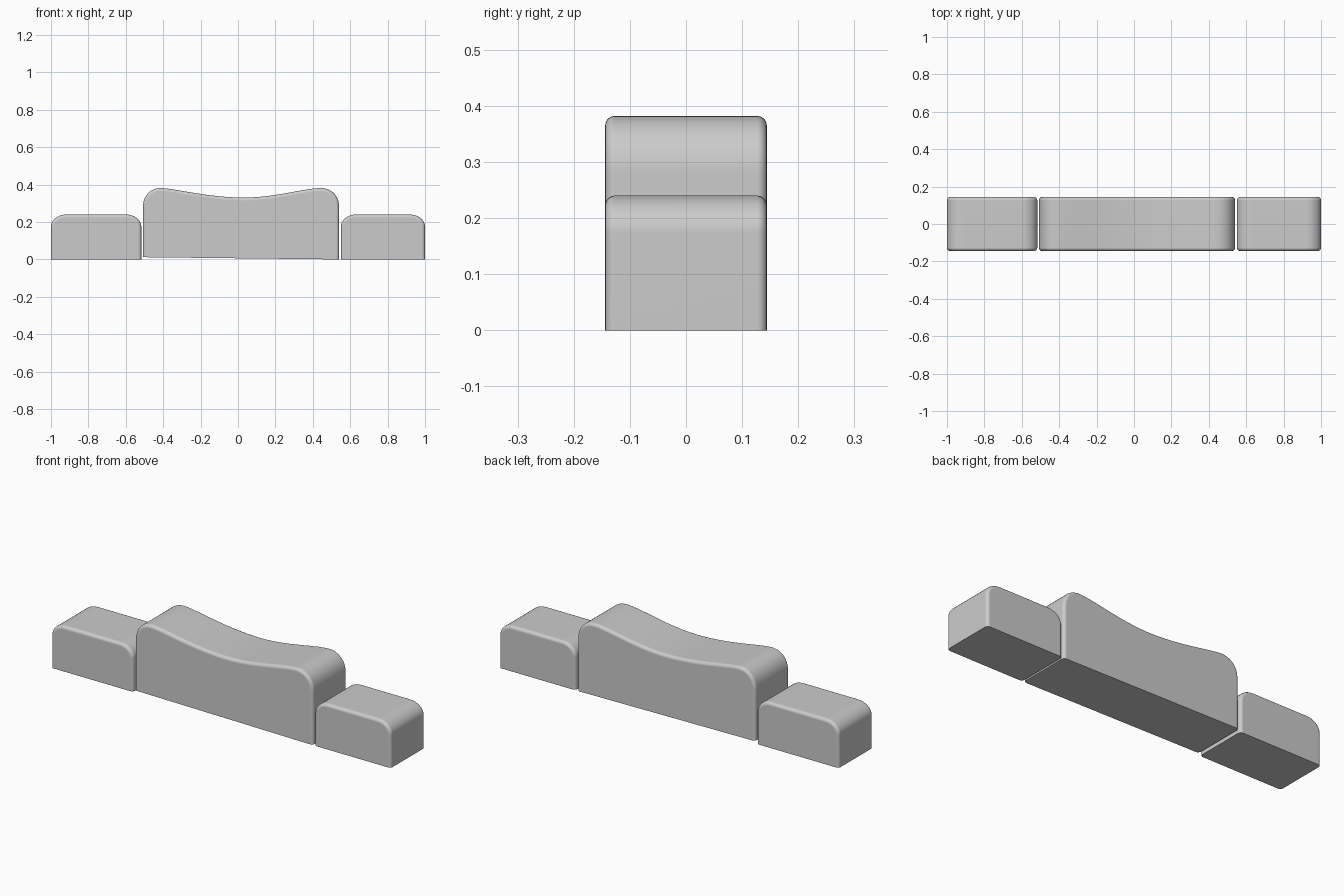
import bpy, bmesh
from mathutils import Vector
from mathutils.geometry import interpolate_bezier

if "Cube" in bpy.data.objects:
    bpy.data.objects.remove(bpy.data.objects["Cube"])

HALF_DEPTH = 0.144
EDGE = 0.017


def curve(segments, steps):
    """Sample joined bezier segments in x, z."""
    pts = []
    for seg in segments:
        p = interpolate_bezier(*[Vector((x, 0, z)) for x, z in seg], steps)
        pts += [(v.x, v.z) for v in (p if not pts else p[1:])]
    return pts


def make_block(name, bottom_left, top, bottom_right):
    """Extrude an outline along y and round its front and back rims, bottom left sharp."""
    outline = [bottom_left] + top + [bottom_right]
    bm = bmesh.new()
    front = bm.faces.new([bm.verts.new((x, -HALF_DEPTH, z)) for x, z in outline])
    ext = bmesh.ops.extrude_face_region(bm, geom=[front], use_keep_orig=True)
    moved = [g for g in ext["geom"] if isinstance(g, bmesh.types.BMVert)]
    bmesh.ops.translate(bm, verts=moved, vec=(0, 2 * HALF_DEPTH, 0))
    bmesh.ops.recalc_face_normals(bm, faces=bm.faces)
    rim = [e for e in bm.edges
           if abs(e.verts[0].co.y - e.verts[1].co.y) < 1e-5
           and max(v.co.z for v in e.verts) > 0.03]
    bmesh.ops.bevel(bm, geom=rim, offset=EDGE, segments=5, profile=0.5,
                    affect='EDGES', clamp_overlap=False)
    mesh = bpy.data.meshes.new(name)
    bm.to_mesh(mesh)
    bm.free()
    obj = bpy.data.objects.new(name, mesh)
    bpy.context.collection.objects.link(obj)
    bpy.ops.object.select_all(action='DESELECT')
    obj.select_set(True)
    bpy.context.view_layer.objects.active = obj
    bpy.ops.object.shade_smooth_by_angle(angle=0.6)
    mod = obj.modifiers.new("even_shading", 'WEIGHTED_NORMAL')
    mod.keep_sharp = True


def end_block(name, x0, x1, h=0.24, r=0.08, drop=0.065):
    """Low block with rounded top corners."""
    k = 0.45
    left = [(x0, h - drop), (x0, h - drop * k), (x0 + r * k, h), (x0 + r, h)]
    right = [(x1 - r, h), (x1 - r * k, h), (x1, h - drop * k), (x1, h - drop)]
    make_block(name, (x0, 0), curve([left], 10) + curve([right], 10), (x1, 0))


# Low end blocks
end_block("left_block", -1.0, -0.517)
end_block("right_block", 0.55, 1.0)

# Tall middle block with a dipped top
dip = curve([
    [(-0.508, 0.28), (-0.508, 0.34), (-0.47, 0.382), (-0.41, 0.382)],
    [(-0.41, 0.382), (-0.33, 0.378), (-0.16, 0.331), (0.03, 0.331)],
    [(0.03, 0.331), (0.20, 0.331), (0.34, 0.378), (0.44, 0.382)],
    [(0.44, 0.382), (0.50, 0.382), (0.541, 0.34), (0.541, 0.28)],
], 12)
make_block("middle_block", (-0.508, 0.012), dip, (0.541, 0.0))
